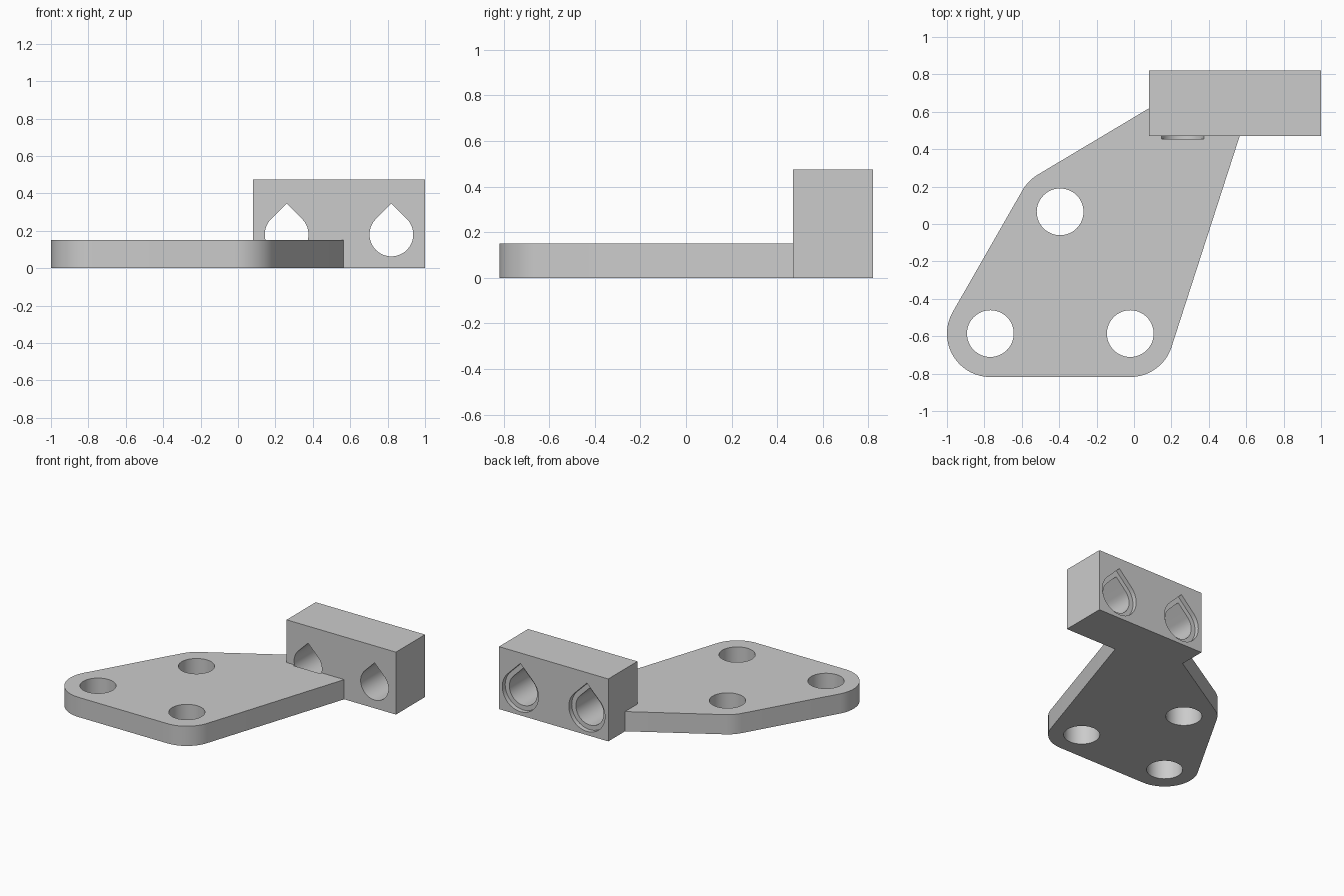
import bpy, bmesh
from math import cos, sin, radians, sqrt
from mathutils import Vector

cube = bpy.data.objects.get("Cube")
if cube:
    bpy.data.objects.remove(cube, do_unlink=True)

grey = bpy.data.materials.new("plain_grey")
grey.use_nodes = True
colour = (0.6, 0.6, 0.6, 1)
grey.diffuse_color = colour
grey.node_tree.nodes["Principled BSDF"].inputs["Base Color"].default_value = colour


def arc(cx, cy, r, start, end, steps):
    """Points along a circular arc, angles in degrees."""
    angles = [radians(start + (end - start) * i / steps) for i in range(steps + 1)]
    return [(cx + r * cos(a), cy + r * sin(a)) for a in angles]


def prism(name, points, offset):
    """Solid made by pushing a closed 3D outline along an offset."""
    bm = bmesh.new()
    face = bm.faces.new([bm.verts.new(p) for p in points])
    result = bmesh.ops.extrude_face_region(bm, geom=[face])
    moved = [v for v in result["geom"] if isinstance(v, bmesh.types.BMVert)]
    bmesh.ops.translate(bm, verts=moved, vec=Vector(offset))
    bmesh.ops.recalc_face_normals(bm, faces=bm.faces)
    mesh = bpy.data.meshes.new(name)
    bm.to_mesh(mesh)
    bm.free()
    mesh.materials.append(grey)
    obj = bpy.data.objects.new(name, mesh)
    bpy.context.collection.objects.link(obj)
    return obj


def flat(name, outline, z0, z1):
    return prism(name, [(x, y, z0) for x, y in outline], (0, 0, z1 - z0))


def teardrop(name, x, r, y0, y1):
    """Horizontal bore with a pointed roof."""
    z = 0.18
    outline = arc(x, z, r, 135, 405, 48) + [(x, z + r * sqrt(2))]
    return prism(name, [(px, y0, pz) for px, pz in outline], (0, y1 - y0, 0))


def combine(target, tool, operation):
    """Apply a boolean and discard the tool."""
    tool.hide_render = True
    bpy.context.view_layer.objects.active = target
    mod = target.modifiers.new("boolean", "BOOLEAN")
    mod.operation = operation
    mod.solver = "EXACT"
    mod.object = tool
    bpy.ops.object.modifier_apply(modifier=mod.name)
    bpy.data.objects.remove(tool, do_unlink=True)


# Base plate with rounded corners around three screw positions
corners = [(-0.768, -0.586), (-0.02, -0.586), (-0.395, 0.065)]
radius = 0.232
outline = (arc(*corners[0], radius, 150, 270, 24)
           + arc(*corners[1], radius, 270, 342, 16)
           + [(0.565, 0.47), (0.6, 0.578), (0.2, 0.69)]
           + arc(*corners[2], radius, 121, 150, 8))
bracket = flat("mounting_bracket", outline, 0, 0.15)

# Upright clamp block
block = flat("clamp_block", [(0.08, 0.47), (1, 0.47), (1, 0.82), (0.08, 0.82)], 0, 0.475)
combine(bracket, block, "UNION")

# Vertical screw holes
for x, y in corners:
    combine(bracket, flat("screw_hole", arc(x, y, 0.125, 0, 352.5, 47), -0.1, 0.3), "DIFFERENCE")

# Teardrop bores, each with a shallow wider recess at the back
for x in (0.26, 0.82):
    combine(bracket, teardrop("bore", x, 0.117, 0.455, 0.9), "DIFFERENCE")
    combine(bracket, teardrop("bore_recess", x, 0.152, 0.785, 0.9), "DIFFERENCE")

bpy.ops.object.select_all(action="DESELECT")
bracket.select_set(True)
bpy.context.view_layer.objects.active = bracket
bpy.ops.object.shade_smooth_by_angle(angle=radians(25))
